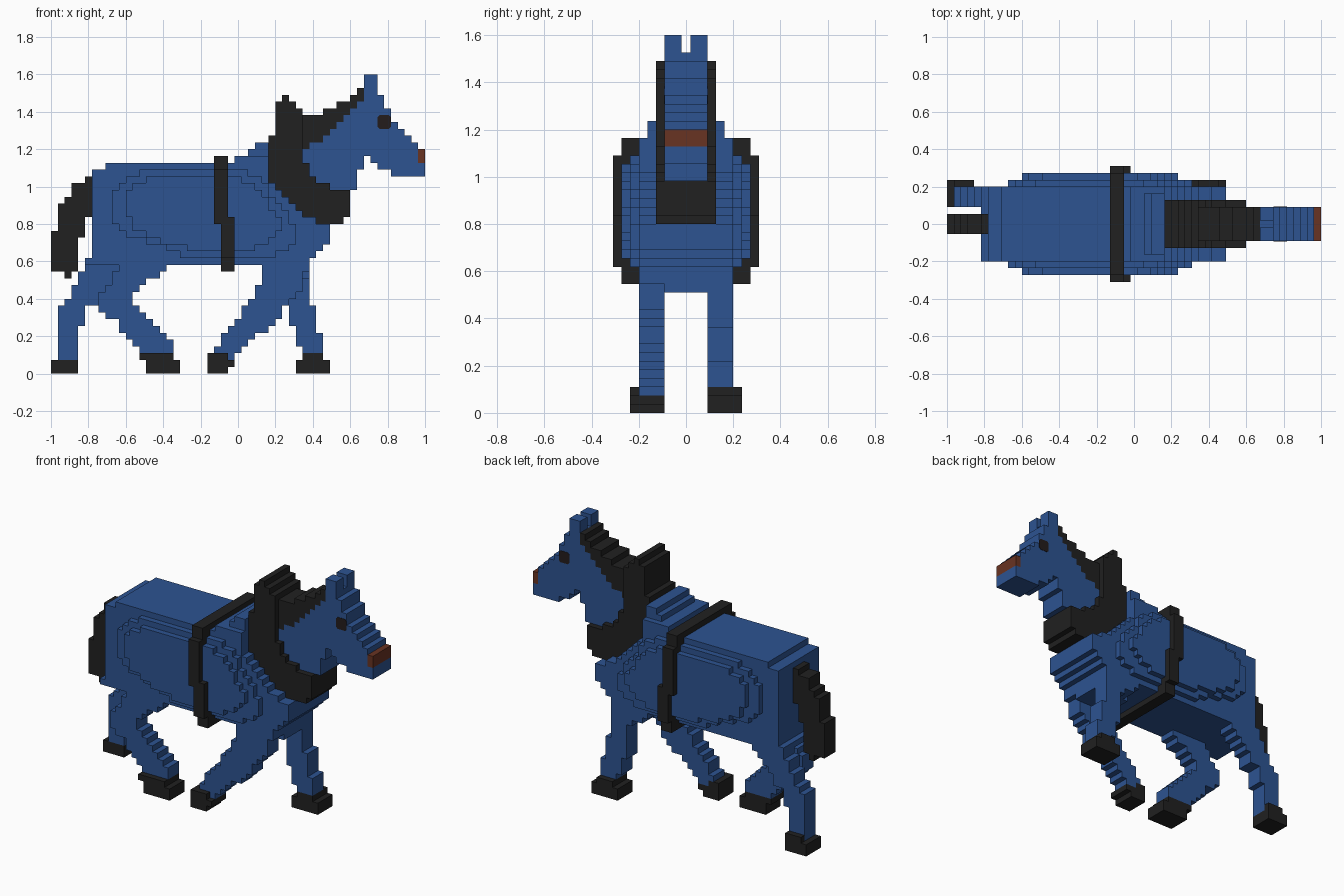
import bpy, bmesh

CELL = 2 / 55          # block size; the horse is 55 blocks long and 44 tall

old = bpy.data.objects.get("Cube")
if old:
    bpy.data.objects.remove(old, do_unlink=True)


def material(name, rgb):
    m = bpy.data.materials.new(name)
    m.use_nodes = True
    m.diffuse_color = (*rgb, 1)
    m.node_tree.nodes["Principled BSDF"].inputs["Base Color"].default_value = (*rgb, 1)
    return m


BLUE = material("coat_blue", (0.026, 0.087, 0.285))
BLACK = material("harness_black", (0.015, 0.015, 0.015))
BROWN = material("muzzle_brown", (0.14, 0.033, 0.016))
EYE = material("eye_dark", (0.017, 0.012, 0.012))


def prism(name, mat, outline, y0, y1):
    """Extrude an (x, z) outline, in blocks, from y0 to y1."""
    bm = bmesh.new()
    verts = [bm.verts.new(((x - 27.5) * CELL, y0 * CELL, z * CELL)) for x, z in outline]
    face = bm.faces.new(verts)
    moved = bmesh.ops.extrude_face_region(bm, geom=[face])["geom"]
    bmesh.ops.translate(bm, vec=(0, (y1 - y0) * CELL, 0),
                        verts=[v for v in moved if isinstance(v, bmesh.types.BMVert)])
    bmesh.ops.recalc_face_normals(bm, faces=bm.faces[:])
    mesh = bpy.data.meshes.new(name)
    bm.to_mesh(mesh)
    bm.free()
    mesh.materials.append(mat)
    obj = bpy.data.objects.new(name, mesh)
    bpy.context.collection.objects.link(obj)
    return obj


def stepped(name, mat, z, rows, y0, y1):
    """Stack one-block-high rows (x start, x end) upward from z."""
    left, right = [], []
    for i, (a, b) in enumerate(rows):
        for side, x, k in ((left, a, 0), (right, b, 1)):
            if i and rows[i - 1][k] == x:
                side.pop()                      # merge straight runs
            else:
                side.append((x, z + i))
            side.append((x, z + i + 1))
    return prism(name, mat, right + left[::-1], y0, y1)


def block(name, mat, x0, x1, z0, z1, y0, y1):
    return prism(name, mat, [(x0, z0), (x1, z0), (x1, z1), (x0, z1)], y0, y1)


# Trunk, with two stepped layers swelling out at the flanks
stepped("trunk", BLUE, 16,
        [(5, 38), (6, 39), (6, 40), (6, 41), (6, 41), (6, 41), (6, 39), (6, 37),
         (6, 36), (6, 35), (6, 34), (6, 33), (6, 32), (6, 32), (8, 32)], -5.5, 5.5)
stepped("flank_inner", BLUE, 17,
        [(19, 33), (17, 35), (14, 36), (11, 36), (10, 36), (9, 35), (9, 35),
         (9, 34), (9, 33), (9, 32), (10, 32), (11, 31), (13, 29)], -6.5, 6.5)
stepped("flank_outer", BLUE, 18,
        [(20, 30), (16, 32), (14, 33), (12, 34), (12, 34), (11, 33), (11, 32),
         (11, 32), (11, 31), (12, 30), (14, 28)], -7.5, 7.5)
block("withers_base", BLUE, 27, 32, 31, 32, -5.5, 5.5)
stepped("withers", BLUE, 32, [(29, 32), (30, 32)], -4.5, 4.5)
block("breast", BLUE, 31, 38, 14, 16, -2.5, 2.5)

# Legs: the horse's right side is -y
RIGHT, LEFT = (-5.5, -2.5), (2.5, 5.5)
stepped("front_leg_right", BLUE, 2,
        [(25, 27), (24, 28), (25, 29), (25, 30), (26, 32), (27, 33), (28, 34),
         (28, 34), (29, 35), (30, 36), (30, 37), (31, 37), (31, 37), (31, 38)], *RIGHT)
stepped("front_leg_left", BLUE, 3,
        [(37, 40), (36, 40), (36, 40), (36, 39)] + [(35, 39)] * 3 +
        [(35, 38)] * 3 + [(34, 38), (32, 38), (31, 38)], *LEFT)
stepped("hind_leg_right", BLUE, 3,
        [(13, 18), (12, 18), (11, 17), (10, 16), (10, 15), (8, 14), (7, 13),
         (7, 12), (7, 12), (8, 13), (9, 14), (9, 16), (10, 17)], *RIGHT)
stepped("hind_leg_left", BLUE, 2,
        [(1, 4)] * 5 + [(1, 5)] * 3 +
        [(2, 7), (3, 7), (3, 8), (4, 9), (4, 10), (5, 11)], *LEFT)

# Hooves stick out one block to the side
stepped("front_hoof_right", BLACK, 0, [(23, 26), (23, 27)], -6.5, -2.5)
block("front_hoof_rim_right", BLACK, 23, 25, 2, 3, -6.5, -2.5)
block("front_hoof_side_right", BLACK, 25, 26, 2, 3, -6.5, -5.5)
stepped("front_hoof_left", BLACK, 0, [(36, 41), (36, 41), (37, 40)], 2.5, 6.5)
stepped("hind_hoof_right", BLACK, 0, [(14, 19), (14, 19), (13, 18)], -6.5, -2.5)
block("hind_hoof_left", BLACK, 0, 4, 0, 2, 2.5, 6.5)
block("hind_hoof_rim_left", BLACK, 1, 4, 2, 3, 5.5, 6.5)

# Tail
stepped("tail", BLACK, 14,
        [(2, 3)] + [(0, 4)] * 5 + [(0, 5), (1, 5), (1, 5), (1, 6), (1, 6),
         (2, 6), (3, 6), (3, 6), (5, 6)], -1.5, 1.5)

# Girth strap: a ring around the trunk, shifted one block lower down
block("girth_bottom", BLACK, 25, 27, 15, 17, -7.5, 7.5)
stepped("girth_sides", BLACK, 17,
        [(25, 27)] * 5 + [(24, 27)] + [(24, 26)] * 7, -8.5, 8.5)
block("girth_top", BLACK, 24, 26, 30, 32, -7.5, 7.5)

# Collar and mane
stepped("collar", BLACK, 22,
        [(39, 43), (37, 44), (36, 44), (35, 44), (34, 44), (33, 41), (32, 39),
         (32, 38), (32, 38), (32, 37), (32, 37), (32, 37), (32, 37), (33, 37),
         (33, 37), (33, 37), (33, 37), (33, 36), (34, 35)], -3.5, 3.5)
stepped("mane", BLACK, 33,
        [(37, 38), (37, 40), (37, 41), (37, 42), (37, 43), (40, 44), (42, 45),
         (44, 46), (45, 46)], -2.5, 2.5)

# Neck and head
stepped("neck", BLUE, 27, [(41, 45), (39, 45), (38, 45), (38, 46), (37, 46)], -2.5, 2.5)
stepped("jaw", BLUE, 29, [(50, 55), (48, 55), (47, 54)], -2.5, 2.5)
stepped("head", BLUE, 32,
        [(37, 54), (38, 54), (40, 53), (41, 52), (42, 51), (43, 50), (44, 50),
         (45, 49), (46, 49), (46, 48)], -2.5, 2.5)
block("nose_band", BROWN, 54, 55, 31, 33, -2.5, 2.5)

# Ears and eyes on both sides
eye_outline = [(48.3, 36), (49.7, 36), (50, 36.3), (50, 37.7),
               (49.7, 38), (48.3, 38), (48, 37.7), (48, 36.3)]
for side, s in (("left", 1), ("right", -1)):
    block("ear_" + side, BLUE, 46, 48, 42, 44, *sorted((0.5 * s, 2.5 * s)))
    prism("eye_" + side, EYE, eye_outline, *sorted((2.4 * s, 2.56 * s)))
